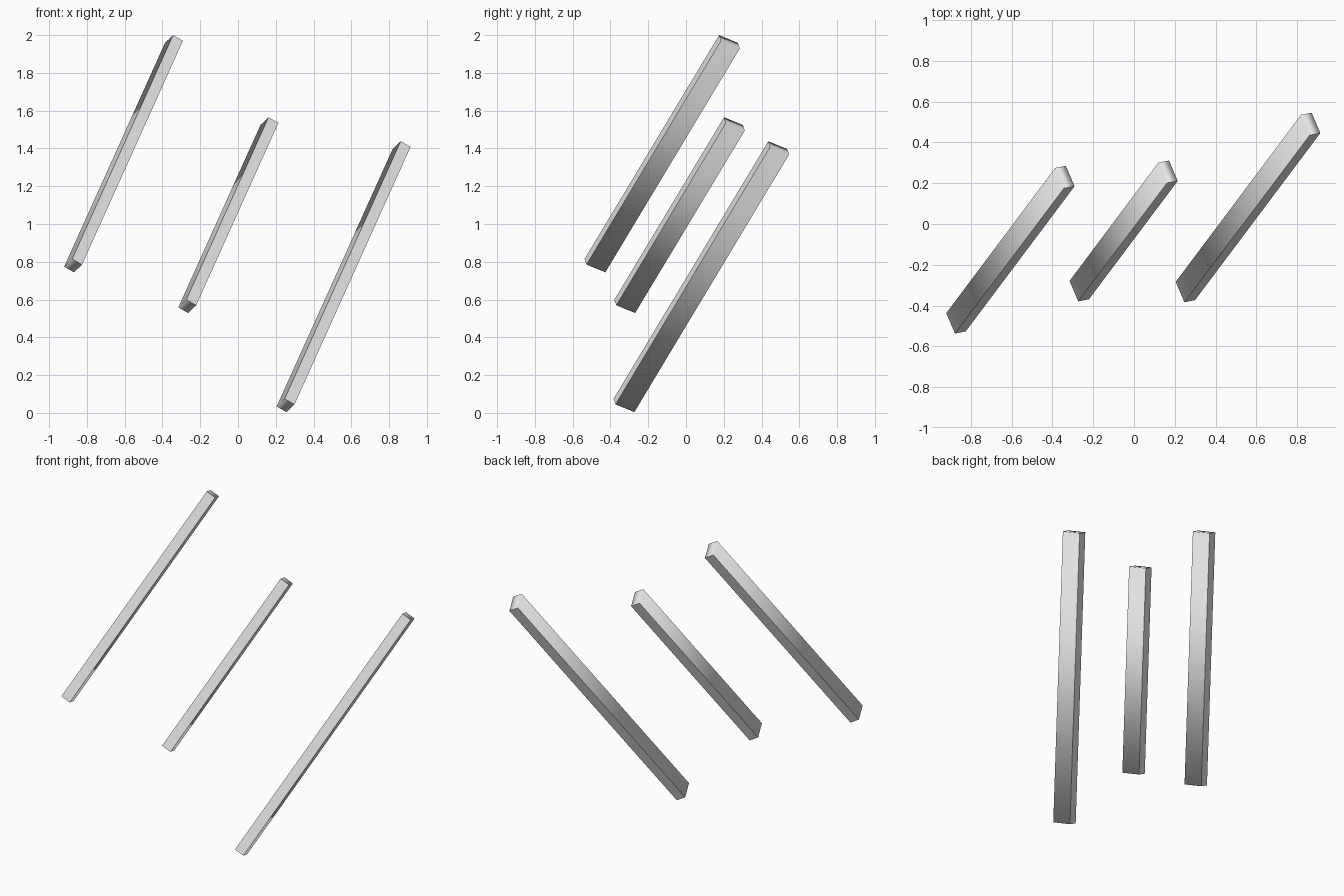
import bpy
import bmesh
from mathutils import Vector, Matrix

cube = bpy.data.objects.get("Cube")
if cube:
    bpy.data.objects.remove(cube, do_unlink=True)

# Single light grey colour
grey = bpy.data.materials.new("light_grey")
grey.use_nodes = True
colour = (0.8, 0.8, 0.8, 1)
grey.diffuse_color = colour
grey.node_tree.nodes["Principled BSDF"].inputs["Base Color"].default_value = colour

# Shared orientation of all bars: width, depth and length directions
length_dir = Vector((0.534, 0.712, 1.185)).normalized()
width_dir = Vector((0.052, 0.010, -0.030))
width_dir = (width_dir - length_dir * width_dir.dot(length_dir)).normalized()
depth_dir = length_dir.cross(width_dir)
rotation = Matrix((width_dir, depth_dir, length_dir)).transposed().to_4x4()
WIDTH, DEPTH = 0.061, 0.116


def bar(name, centre, length):
    """Slanted rectangular bar; sides and ends share soft normals, front and back are flat."""
    bm = bmesh.new()
    bmesh.ops.create_cube(bm, size=1)
    for face in bm.faces:
        face.smooth = abs(face.normal.y) < 0.5
    size = Matrix.Diagonal((WIDTH, DEPTH, length, 1))
    bm.transform(Matrix.Translation(centre) @ rotation @ size)
    for edge in bm.edges:
        edge.smooth = all(f.smooth for f in edge.link_faces)
    bm.normal_update()
    mesh = bpy.data.meshes.new(name)
    bm.to_mesh(mesh)
    bm.free()
    mesh.materials.append(grey)
    bpy.context.collection.objects.link(bpy.data.objects.new(name, mesh))


bar("right_bar", (-0.606, -0.126, 1.372), 1.482)
bar("middle_bar", (-0.051, -0.034, 1.047), 1.208)
bar("left_bar", (0.559, 0.081, 0.721), 1.705)
